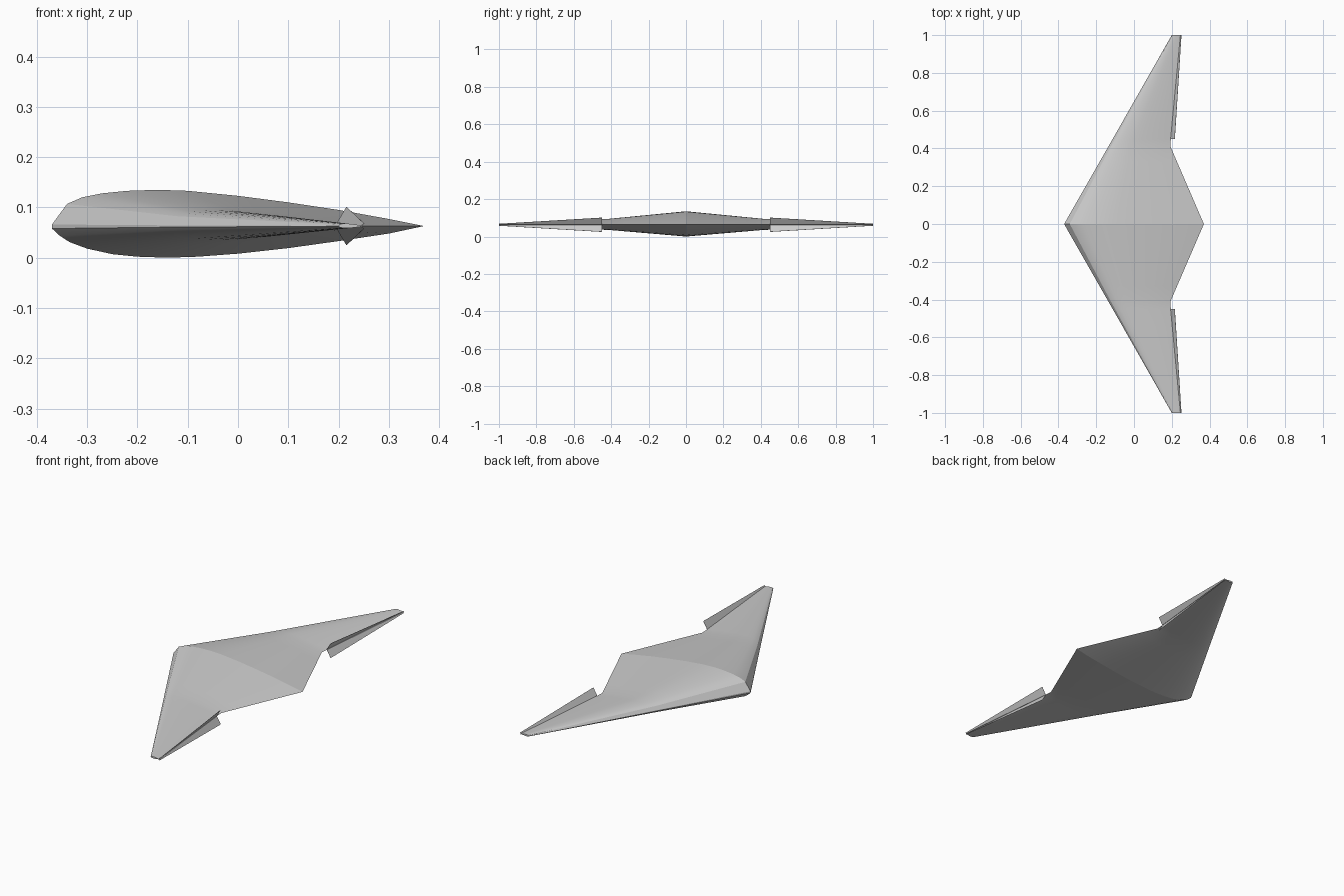
import bpy, bmesh, math
from mathutils import Vector

cube = bpy.data.objects.get("Cube")
if cube:
    bpy.data.objects.remove(cube, do_unlink=True)

grey = bpy.data.materials.new("airframe_grey")
grey.use_nodes = True
grey.diffuse_color = (0.6, 0.6, 0.6, 1)
grey.node_tree.nodes["Principled BSDF"].inputs["Base Color"].default_value = (0.6, 0.6, 0.6, 1)

MID = 0.063   # height of the chord plane

# Root section: upper then lower surface, (x, z) from the leading edge
ROOT = 0.74
UPPER = [(-0.37, 0.066), (-0.34, 0.107), (-0.31, 0.12), (-0.27, 0.128), (-0.22, 0.133),
         (-0.16, 0.135), (-0.1, 0.133), (0, 0.123), (0.1, 0.11), (0.2, 0.095), (0.3, 0.077), (0.37, MID)]
LOWER = [(0.3, 0.048), (0.2, 0.033), (0.1, 0.019), (0, 0.008), (-0.08, 0.002), (-0.14, 0),
         (-0.2, 0.002), (-0.25, 0.007), (-0.3, 0.018), (-0.335, 0.031), (-0.355, 0.044), (-0.37, 0.058)]
# Planform stations: (y, leading edge x, trailing edge x)
STATIONS = [(0, -0.37, 0.37), (0.41, -0.136, 0.193), (0.45, -0.113, 0.195), (1, 0.2, 0.25)]


def make_object(name, bm):
    bmesh.ops.recalc_face_normals(bm, faces=bm.faces)
    mesh = bpy.data.meshes.new(name)
    bm.to_mesh(mesh)
    bm.free()
    mesh.materials.append(grey)
    obj = bpy.data.objects.new(name, mesh)
    bpy.context.collection.objects.link(obj)
    return obj


def section(bm, y, lead, trail):
    """Scale the root section to the chord at this station."""
    k = (trail - lead) / ROOT
    return [bm.verts.new((lead + (x + 0.37) * k, y, MID + (z - MID) * k)) for x, z in UPPER + LOWER]


# Flying wing: ruled loft from one tip to the other
stations = [STATIONS[0]]
for a, b, steps in zip(STATIONS, STATIONS[1:], (5, 1, 6)):
    for i in range(1, steps + 1):
        stations.append(tuple(Vector(a).lerp(Vector(b), i / steps)))
stations = [(-y, l, t) for y, l, t in reversed(stations[1:])] + stations

bm = bmesh.new()
rings = [section(bm, *s) for s in stations]
for r, s in zip(rings, rings[1:]):
    for i in range(len(r)):
        j = (i + 1) % len(r)
        bm.faces.new((r[i], r[j], s[j], s[i]))
bm.faces.new(rings[0])
bm.faces.new(rings[-1])
bmesh.ops.recalc_face_normals(bm, faces=bm.faces)
for f in bm.faces:
    f.smooth = True
for e in bm.edges:
    on_spine = all(abs(v.co.y) < 1e-5 for v in e.verts)
    e.smooth = not on_spine and e.calc_face_angle(0) < math.radians(28)
make_object("flying_wing", bm)

# Split drag flaps: an open pair of thin plates on each outer trailing edge
for side, label in ((1, "rear"), (-1, "front")):
    for up, half in ((1, "upper"), (-1, "lower")):
        bm = bmesh.new()
        corners = [(0.194, 0.45, 0.001), (0.216, 0.45, 0.038), (0.251, 1, 0.005), (0.246, 1, 0.001)]
        bm.faces.new([bm.verts.new((x, side * y, MID + up * z)) for x, y, z in corners])
        flap = make_object(f"{label}_{half}_split_flap", bm)
        solid = flap.modifiers.new("thickness", 'SOLIDIFY')
        solid.thickness = 0.001
        solid.offset = 0
